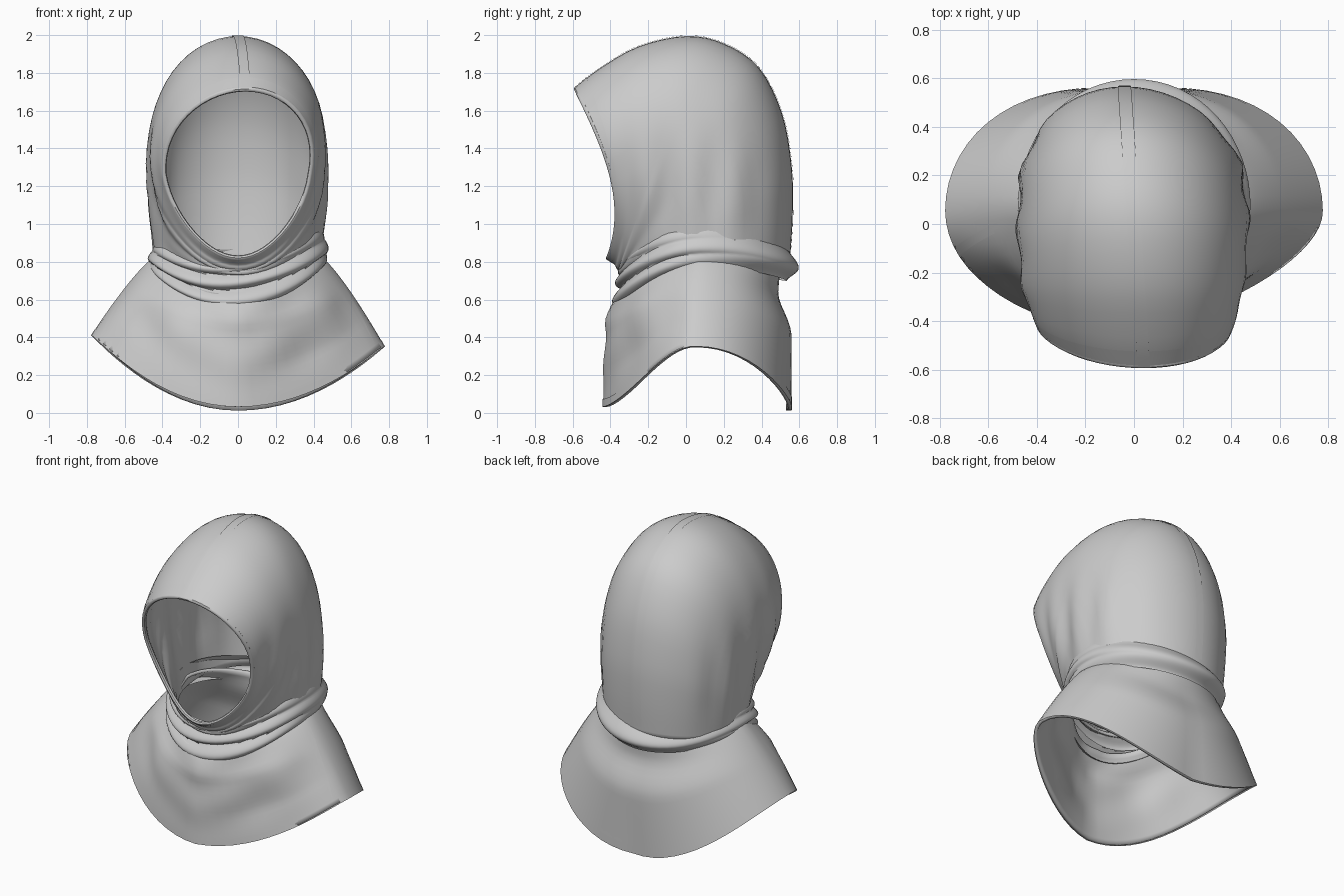
import bpy, math
from math import sin, cos, pi, exp
from mathutils import Vector

if "Cube" in bpy.data.objects:
    bpy.data.objects.remove(bpy.data.objects["Cube"])

# Single cloth colour
cloth = bpy.data.materials.new("grey cloth")
cloth.use_nodes = True
GREY = (0.6, 0.6, 0.6, 1)
cloth.diffuse_color = GREY
cloth.node_tree.nodes["Principled BSDF"].inputs["Base Color"].default_value = GREY


def bump(x, width):
    return exp(-(x / width) ** 2)


def grid(name, func, rows, cols, wrap=True, thick=0.0):
    """Loft a surface from func(row fraction, column fraction)."""
    span = cols if wrap else cols - 1
    verts = [func(r / (rows - 1), c / span) for r in range(rows) for c in range(cols)]
    faces = []
    for r in range(rows - 1):
        for c in range(span):
            d = (c + 1) % cols
            faces.append((r * cols + c, r * cols + d, (r + 1) * cols + d, (r + 1) * cols + c))
    mesh = bpy.data.meshes.new(name)
    mesh.from_pydata(verts, [], faces)
    mesh.materials.append(cloth)
    obj = bpy.data.objects.new(name, mesh)
    bpy.context.collection.objects.link(obj)
    bpy.ops.object.select_all(action="DESELECT")
    obj.select_set(True)
    bpy.context.view_layer.objects.active = obj
    bpy.ops.object.shade_smooth_by_angle(angle=math.radians(45))
    if thick:
        mod = obj.modifiers.new("cloth thickness", "SOLIDIFY")
        mod.thickness = thick
        mod.offset = 0
    return obj


# Hood stations from face rim to neck: top y, top z, half width, chin y, chin z
STATIONS = [
    (-0.58, 1.715, 0.41, -0.41, 0.82), (-0.46, 1.81, 0.435, -0.37, 0.79),
    (-0.25, 1.93, 0.452, -0.36, 0.77), (0.0, 1.985, 0.46, -0.35, 0.76),
    (0.2, 1.945, 0.463, -0.35, 0.75), (0.38, 1.82, 0.463, -0.35, 0.75),
    (0.5, 1.58, 0.46, -0.35, 0.74), (0.55, 1.3, 0.452, -0.34, 0.74),
    (0.555, 1.05, 0.44, -0.34, 0.74), (0.54, 0.8, 0.43, -0.33, 0.74),
]


def station(s):
    """Smoothly interpolated station values."""
    last = len(STATIONS) - 1
    i = min(int(s * last), last - 1)
    t = s * last - i
    rows = [STATIONS[min(max(j, 0), last)] for j in range(i - 1, i + 3)]
    return [b + 0.5 * t * (c - a + t * (2 * a - 5 * b + 4 * c - d + t * (3 * (b - c) + d - a)))
            for a, b, c, d in zip(*rows)]


def hood_point(s, u):
    """Point on the hood: s runs rim to neck, u runs around from the top."""
    ty, tz, w, by, bz = station(s)
    a = 2 * pi * u
    k = (1 + cos(a)) / 2
    near_rim = max(0, 1 - 2.5 * s)
    # the opening narrows towards the chin, the head widens towards the brow
    w *= (1 - 0.22 * near_rim * (1 - k) ** 2) * (1 + 0.04 * cos(a))
    x, y, z = w * sin(a), by + (ty - by) * k, bz + (tz - bz) * k
    y += 0.10 * sin(a) ** 2 * near_rim * (1 - 0.35 * cos(a))
    x += (0.01 - 0.07 * y) * max(0, cos(a)) - 0.01 * k
    # upright creases on the sides
    side = sin(a) ** 3 * bump(z - 1.15, 0.28) * min(1, 5 * s)
    x += 0.015 * side * sin(27 * y + (1 if x > 0 else 2.2))
    return Vector((x, y, z))


def lifted(p, amount):
    return p + (p - Vector((0, 0, 1.3))).normalized() * amount


grid("hood", hood_point, 37, 56, thick=0.02)

# Seam over the crown and flat band along the face edge
grid("crown_seam", lambda r, c: lifted(hood_point(0.96 * r, (c - 0.5) * 0.018), 0.014),
     40, 3, wrap=False)
grid("face_band", lambda r, c: lifted(hood_point(0.07 * r, c), 0.012), 3, 56)


# Rolled edge of the face opening
def rim_point(r, c):
    p = hood_point(0, c)
    a = 2 * pi * r
    out = Vector((p.x, 0, p.z - 1.26)).normalized()
    return p + out * 0.014 * cos(a) + Vector((0, 0.014 * sin(a), 0))


grid("face_rim", rim_point, 9, 56)


# Shoulder cape, angle 0 at the front
def cape_point(r, c):
    a = 2 * pi * c
    sa, ca = abs(sin(a)), cos(a)
    front = max(0, ca)
    rx = 0.42 + 0.345 * r ** 0.8
    cy = 0.07 - 0.015 * r
    ry = 0.42 + 0.065 * min(1, (2.2 + 2 * front) * r)
    if ca < 0:
        ry += -0.035 * bump(r - 0.2, 0.14) * ca * ca
    hem = 0.012 + 0.37 * sa * sa + 0.02 * front - 0.03 * sin(a) * sa
    top = 0.76 + 0.07 * sa ** 2 - 0.14 * front
    z = top + (hem - top) * r
    fold = front ** 1.5 * 0.012 * sin(12 * r + 5 * sa) * (1 - r)
    fold += 0.02 * front * sa * sin(9 * a) * bump(r - 0.5, 0.3)
    # full shoulders behind; the left front is pulled back
    y = cy - (ry + fold) * ca
    if ca < 0:
        y += 0.05 * abs(sin(2 * a)) * r
    elif sin(a) > 0:
        y += 0.075 * sin(2 * a) * min(1, 1.5 * r)
    return Vector(((rx + fold) * sin(a), y, z))


grid("shoulder_cape", cape_point, 20, 64, thick=0.02)


# Stitched hem and the slanting shoulder seams
def out_from_axis(p, amount):
    return p + Vector((p.x, p.y - 0.05, 0)).normalized() * amount


grid("cape_hem", lambda r, c: out_from_axis(cape_point(0.93 + 0.07 * r, c), 0.013), 3, 64)
for label, side in (("left", 1), ("right", -1)):
    grid(label + "_shoulder_seam",
         lambda r, c: out_from_axis(
             cape_point(0.08 + 0.9 * r, side * (0.235 - 0.04 * r + (c - 0.5) * 0.012)), 0.013),
         16, 3, wrap=False)


# Gathered neck: draped folds in front that merge into one roll behind
def neck_point(r, c):
    a = 2 * pi * c
    k = (1 + cos(a)) / 2
    side = sin(a) ** 2
    end_top, end_low = (0.80, 0.55) if cos(a) > 0 else (0.87, 0.70)
    top = end_top + (0.95 - end_top) * side + 0.045 * sin(a)
    low = end_low + (0.76 - end_low) * side + 0.015 * sin(a)
    wave = 3 * pi * r ** 0.85 + 0.5 * sin(3 * a + 1) * sin(pi * r)
    folds = (0.03 + 0.02 * r) * abs(sin(wave)) ** 0.9
    roll = 0.062 * sin(pi * r) ** 1.5
    out = roll + (folds - roll) * k ** 1.4
    rx = 0.43 + 0.02 * r + out * (1 - 0.25 * side)
    ry = 0.425 + 0.035 * (1 - k) - 0.02 * k * (1 - r) + out
    return Vector((rx * sin(a), 0.075 - ry * cos(a), top + (low - top) * r - 0.25 * out))


grid("neck_folds", neck_point, 31, 64)
